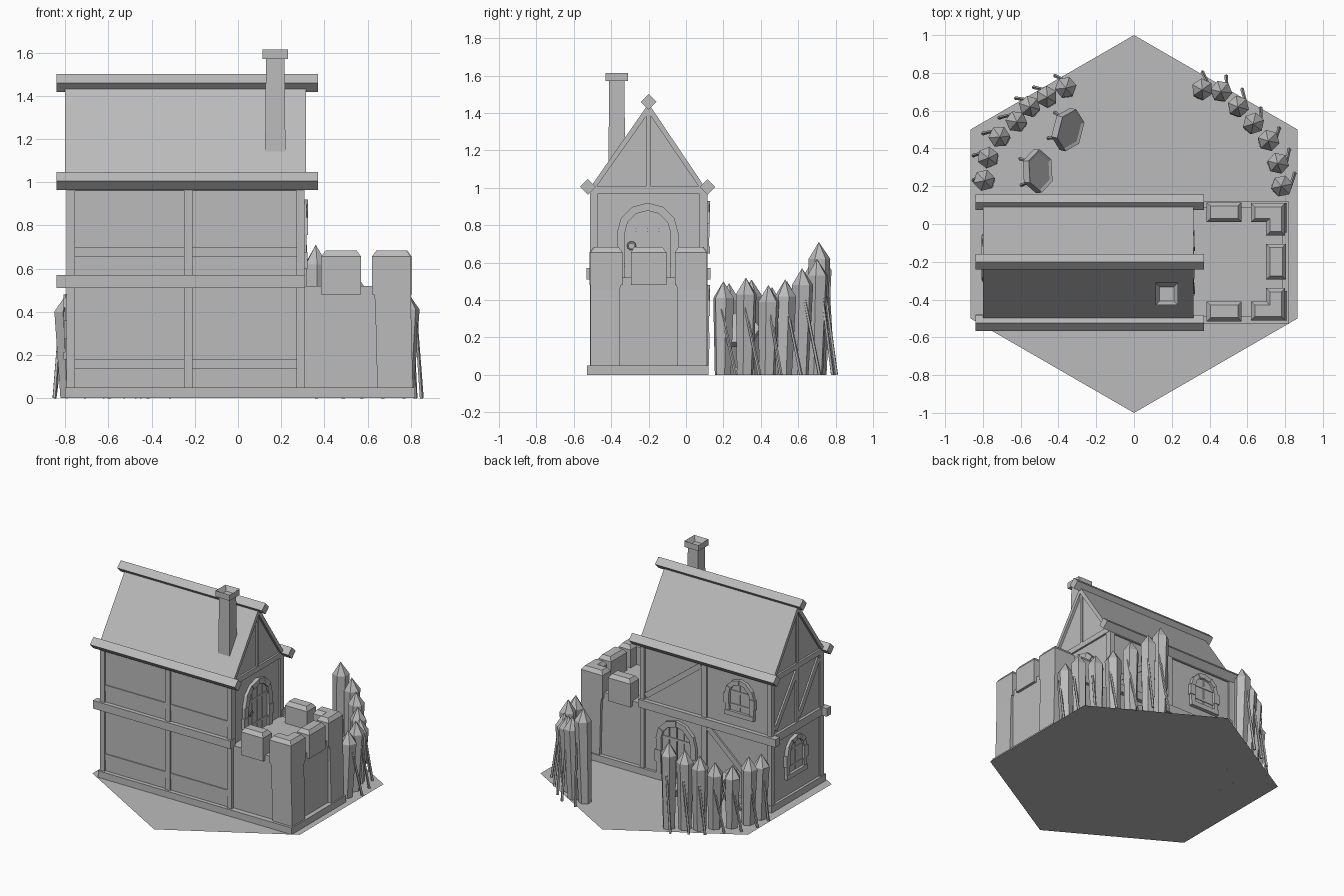
import bpy, bmesh, math, random
from mathutils import Vector, Matrix

if "Cube" in bpy.data.objects:
    bpy.data.objects.remove(bpy.data.objects["Cube"])
random.seed(4)

grey = bpy.data.materials.new("plain grey")
grey.use_nodes = True
COLOUR = (0.5, 0.5, 0.5, 1)
grey.diffuse_color = COLOUR
grey.node_tree.nodes["Principled BSDF"].inputs["Base Color"].default_value = COLOUR


def finish(name, bm):
    bmesh.ops.recalc_face_normals(bm, faces=bm.faces)
    me = bpy.data.meshes.new(name)
    bm.to_mesh(me)
    bm.free()
    me.materials.append(grey)
    ob = bpy.data.objects.new(name, me)
    bpy.context.collection.objects.link(ob)
    return ob


def add_box(bm, x, y, z, m=Matrix()):
    lo, hi = zip(x, y, z)
    size = Vector(hi) - Vector(lo)
    mid = (Vector(hi) + Vector(lo)) / 2
    return bmesh.ops.create_cube(bm, size=1, matrix=m @ Matrix.Translation(mid) @ Matrix.Diagonal((*size, 1)))["verts"]


def box(name, x, y, z, m=Matrix()):
    bm = bmesh.new()
    add_box(bm, x, y, z, m)
    return finish(name, bm)


def add_prism(bm, pts, d0, d1, m):
    """Extrude a closed outline in local x/y from depth d0 to d1."""
    a = [bm.verts.new(m @ Vector((u, v, d0))) for u, v in pts]
    b = [bm.verts.new(m @ Vector((u, v, d1))) for u, v in pts]
    bm.faces.new(a)
    bm.faces.new(b[::-1])
    for i in range(len(a)):
        j = (i + 1) % len(a)
        bm.faces.new((a[i], a[j], b[j], b[i]))


def prism(name, pts, d0, d1, m=Matrix()):
    bm = bmesh.new()
    add_prism(bm, pts, d0, d1, m)
    return finish(name, bm)


def rod(name, a, b, r0, r1, sides=6):
    a, b = Vector(a), Vector(b)
    bm = bmesh.new()
    m = Matrix.Translation((a + b) / 2) @ (b - a).to_track_quat("Z", "Y").to_matrix().to_4x4()
    bmesh.ops.create_cone(bm, cap_ends=True, segments=sides, radius1=r0, radius2=r1,
                          depth=(b - a).length, matrix=m)
    return finish(name, bm)


def wall_frame(origin, u, out):
    """Matrix with local x along a wall, y up and z out of it."""
    m = Matrix((u, (0, 0, 1), out)).transposed().to_4x4()
    m.translation = Vector(origin)
    return m


FRONT = wall_frame((0, -0.50, 0), (1, 0, 0), (0, -1, 0))
BACK = wall_frame((0, 0.10, 0), (-1, 0, 0), (0, 1, 0))
EAST = wall_frame((0.295, 0, 0), (0, 1, 0), (1, 0, 0))
WEST = wall_frame((-0.78, 0, 0), (0, -1, 0), (-1, 0, 0))


def brace(name, m, a, b, w=0.04, depth=0.012):
    a, b = Vector(a), Vector(b)
    n = (b - a).normalized()
    n = Vector((-n.y, n.x)) * w / 2
    prism(name, [a - n, b - n, b + n, a + n], -0.01, depth, m)


# Hexagonal ground and building plinth
bm = bmesh.new()
bmesh.ops.create_circle(bm, cap_ends=True, segments=6, radius=1)
ground = finish("ground_tile", bm)
if abs(ground.data.vertices[0].co.x) > 0.99:
    ground.data.transform(Matrix.Rotation(math.pi / 2, 4, "Z"))
box("plinth", (-0.80, 0.82), (-0.53, 0.12), (0, 0.05))

# House walls with gable
house = [(-0.50, 0.04), (0.10, 0.04), (0.10, 1.0), (-0.20, 1.42), (-0.50, 1.0)]
prism("house_walls", house, -0.78, 0.295, wall_frame((0, 0, 0), (0, 1, 0), (1, 0, 0)))

# Roof slopes and the diamond beams at ridge and eaves
slopes = [(-0.52, 0.99), (-0.20, 1.45), (0.11, 0.99), (0.08, 0.99), (-0.20, 1.40), (-0.49, 0.99)]
prism("roof_slopes", slopes, -0.80, 0.315, wall_frame((0, 0, 0), (0, 1, 0), (1, 0, 0)))
for name, y, z in (("ridge_beam", -0.20, 1.46), ("front_eave_beam", -0.525, 1.005), ("back_eave_beam", 0.115, 1.005)):
    d = 0.042
    prism(name, [(y - d, z), (y, z - d), (y + d, z), (y, z + d)], -0.84, 0.37,
          wall_frame((0, 0, 0), (0, 1, 0), (1, 0, 0)))

# Timber frame
for name, m, s in (("front", FRONT, 1), ("back", BACK, -1)):
    for x0, x1 in ((-0.795, -0.755), (-0.25, -0.21), (0.27, 0.305)):
        box(name + "_post", sorted((s * x0, s * x1)), (0.05, 1.0), (-0.01, 0.014), m)
    box(name + "_middle_beam", sorted((-0.84 * s, 0.31 * s)), (0.51, 0.57), (-0.02, 0.032), m)
    box(name + "_top_beam", sorted((-0.79 * s, 0.30 * s)), (0.96, 1.0), (-0.01, 0.012), m)
for x0, x1 in ((-0.755, -0.25), (-0.21, 0.27)):
    for z0, z1 in ((0.135, 0.18), (0.655, 0.70)):
        box("front_rail", (x0, x1), (z0, z1), (-0.01, 0.007), FRONT)
brace("back_brace", BACK, (0.26, 0.50), (0.74, 0.07))
brace("back_brace", BACK, (-0.26, 0.60), (0.20, 0.95))
for name, m, s in (("right_gable", EAST, 1), ("left_gable", WEST, -1)):
    for y0, y1 in ((-0.51, -0.47), (0.07, 0.11)):
        box(name + "_post", sorted((s * y0, s * y1)), (0.05, 1.0), (-0.01, 0.012), m)
    box(name + "_tie_beam", sorted((-0.51 * s, 0.11 * s)), (0.97, 1.01), (-0.01, 0.014), m)
    box(name + "_king_post", sorted((-0.21 * s, -0.19 * s)), (1.0, 1.40), (-0.01, 0.012), m)
box("left_gable_middle_beam", (-0.11, 0.51), (0.51, 0.57), (-0.01, 0.02), WEST)
box("left_gable_centre_post", (0.18, 0.22), (0.57, 0.98), (-0.01, 0.012), WEST)
brace("left_gable_brace", WEST, (-0.06, 0.60), (0.20, 0.95))
brace("left_gable_brace", WEST, (0.22, 0.60), (0.46, 0.95))


def arch(name, m, cx, base, w, h, t, door):
    """Stone arch with a boarded panel; w and h are outer sizes."""
    r, ri = w / 2, w / 2 - t
    spring = base + h - r
    rim = lambda rad, a: (cx + rad * math.cos(a), spring + rad * math.sin(a))
    bm = bmesh.new()
    n = 6
    for i in range(n):
        a, b = math.pi * i / n, math.pi * (i + 1) / n
        add_prism(bm, [rim(ri, a), rim(r, a), rim(r, b), rim(ri, b)], -0.01, 0.022 + 0.006 * (i % 2), m)
    rows = 3 if door else 2
    for side in (-1, 1):
        for k in range(rows):
            e = 0.008 * (k % 2)
            xs = sorted((cx + side * ri, cx + side * (r + e)))
            z0, z1 = (base + (spring - base) * q / rows for q in (k, k + 1))
            add_box(bm, xs, (z0, z1), (-0.01, 0.022 + e / 2), m)
    if not door:
        add_box(bm, (cx - r, cx + r), (base - 0.01, base + 0.025), (-0.01, 0.028), m)
    finish(name + "_stones", bm)
    # Upright boards, each topped along the arch
    bm = bmesh.new()
    boards = 4 if door else 2
    for k in range(boards):
        u0 = -ri + 2 * ri * k / boards + 0.003
        u1 = u0 + 2 * ri / boards - 0.006
        top = [(u1 + (u0 - u1) * q / 3) for q in range(4)]
        pts = [(cx + u0, base), (cx + u1, base)]
        pts += [(cx + u, spring + math.sqrt(max(ri * ri - u * u, 0))) for u in top]
        add_prism(bm, pts, -0.01, 0.008, m)
    finish(name + "_boards", bm)
    for z in (base + 0.06, spring + 0.01):
        box(name + "_strap", (cx - ri, cx + ri), (z, z + 0.018), (0, 0.013), m)
    if door:
        bpy.ops.mesh.primitive_torus_add(major_segments=10, minor_segments=5, major_radius=0.019, minor_radius=0.006)
        ring = bpy.context.object
        ring.name = name + "_ring"
        ring.data.transform(m @ Matrix.Translation((cx - ri * 0.7, base + 0.17, 0.018)))
        ring.data.materials.append(grey)


arch("upper_door", EAST, -0.205, 0.52, 0.33, 0.40, 0.042, True)
arch("back_door", BACK, 0.0, 0.05, 0.33, 0.43, 0.042, True)
arch("back_window", BACK, 0.53, 0.66, 0.24, 0.27, 0.035, False)
arch("left_window", WEST, 0.18, 0.19, 0.24, 0.29, 0.035, False)

# Chimney with hollow cap
bm = bmesh.new()
for v in add_box(bm, (0.125, 0.22), (-0.415, -0.325), (1.13, 1.575)):
    if v.co.z > 1.5:
        v.co.x += (0.1725 - v.co.x) * 0.1
        v.co.y += (-0.37 - v.co.y) * 0.1
finish("chimney", bm)
bm = bmesh.new()
add_box(bm, (0.113, 0.232), (-0.43, -0.311), (1.57, 1.615))
bm.faces.ensure_lookup_table()
top = max(bm.faces, key=lambda f: f.calc_center_median().z)
bmesh.ops.inset_region(bm, faces=[top], thickness=0.03)
for v in top.verts:
    v.co.z -= 0.035
finish("chimney_cap", bm)

# Terrace body with thicker corner piers
box("terrace", (0.29, 0.785), (-0.49, 0.09), (0.05, 0.52))


def merlon(name, x, y, z0=0.48):
    bm = bmesh.new()
    add_box(bm, x, y, (z0, 0.655))
    top = max(bm.faces, key=lambda f: f.calc_center_median().z)
    cap = bmesh.ops.extrude_face_region(bm, geom=[top])["geom"]
    bmesh.ops.delete(bm, geom=[top], context="FACES_ONLY")
    cx, cy = sum(x) / 2, sum(y) / 2
    for v in (g for g in cap if isinstance(g, bmesh.types.BMVert)):
        v.co += Vector((math.copysign(0.02, cx - v.co.x), math.copysign(0.02, cy - v.co.y), 0.028))
    finish(name, bm)


def corner(name, s):
    """L-shaped corner merlon over a tapering pier; s = -1 front, 1 back."""
    my = lambda a, b: sorted((-0.20 + s * a, -0.20 + s * b))
    merlon(name + "_merlon", (0.62, 0.80), my(0.21, 0.31))
    merlon(name + "_merlon", (0.70, 0.80), my(0.14, 0.31))
    bm = bmesh.new()
    y = my(0.14, 0.31)
    add_box(bm, (0.62, 0.80), y, (0.45, 0.52))
    for v in bm.verts:
        if v.co.z < 0.5:
            v.co.x += 0.015 if v.co.x < 0.7 else 0
            v.co.y += 0.015 * s if abs(v.co.y + 0.2) < 0.2 else 0
    for v in add_box(bm, (0.635, 0.80), my(0.155, 0.31), (0.05, 0.45)):
        if v.co.z < 0.1:
            v.co.x += 0.01
    finish(name + "_pier", bm)
    merlon(name + "_side_merlon", (0.385, 0.57), my(0.21, 0.315))


corner("front_corner", -1)
corner("back_corner", 1)
merlon("end_merlon", (0.70, 0.805), (-0.295, -0.105))

# Palisade of sharpened stakes with thin props
LEFT = [(-0.79, 0.23, 0.49), (-0.77, 0.35, 0.51), (-0.71, 0.46, 0.47), (-0.62, 0.54, 0.50),
        (-0.55, 0.62, 0.56), (-0.46, 0.67, 0.60), (-0.36, 0.72, 0.65)]
RIGHT = [(0.78, 0.20, 0.50), (0.76, 0.32, 0.52), (0.71, 0.44, 0.48), (0.63, 0.53, 0.51),
         (0.55, 0.62, 0.57), (0.46, 0.70, 0.62), (0.36, 0.71, 0.71)]
for x, y, h in LEFT + RIGHT:
    out = Vector((x, y, 0)).normalized()
    turn = random.random()
    bm = bmesh.new()
    rings = []
    for z, r, lean in ((0, 0.045, -0.012), (h - 0.09, 0.058, 0.004)):
        c = Vector((x, y, z)) + out * lean
        rings.append([bm.verts.new(c + Vector((r * math.cos(turn + k * math.pi / 3),
                                               r * math.sin(turn + k * math.pi / 3), 0))) for k in range(6)])
    tip = bm.verts.new((x, y, h))
    bm.faces.new(rings[0])
    for k in range(6):
        j = (k + 1) % 6
        bm.faces.new((rings[0][k], rings[0][j], rings[1][j], rings[1][k]))
        bm.faces.new((rings[1][k], rings[1][j], tip))
    finish("stake", bm)
    side = Vector((-out.y, out.x, 0)) * random.uniform(0.02, 0.05)
    foot = Vector((x, y, 0)) + out * 0.085 + side
    foot.x = max(-0.85, min(0.85, foot.x))
    rod("stake_prop", foot, Vector((x, y, h * 0.7)) + out * 0.04 - side * 0.5, 0.010, 0.008, 5)

# Two practice targets on three legs
for x, y, a in ((-0.35, 0.50, -0.25), (-0.51, 0.28, 0.05)):
    face = Vector((math.cos(a) * 0.8, math.sin(a) * 0.8, 0.6))
    m = Matrix.Translation((x, y, 0.24)) @ face.to_track_quat("Z", "Y").to_matrix().to_4x4()
    bm = bmesh.new()
    bmesh.ops.create_cone(bm, cap_ends=True, segments=6, radius1=0.115, radius2=0.115, depth=0.04,
                          matrix=m @ Matrix.Rotation(math.pi / 2, 4, "Z"))
    lid = max(bm.faces, key=lambda f: f.calc_center_median().dot(face))
    bmesh.ops.inset_region(bm, faces=[lid], thickness=0.018, depth=-0.008)
    finish("target", bm)
    back = Vector((-math.cos(a), -math.sin(a), 0))
    side = Vector((back.y, -back.x, 0))
    for b, s in ((0.09, 0.07), (0.09, -0.07), (-0.04, 0)):
        rod("target_leg", Vector((x, y, 0)) + back * b + side * s, Vector((x, y, 0.24)) + back * 0.03 + side * s * 0.7,
            0.009, 0.009, 5)
